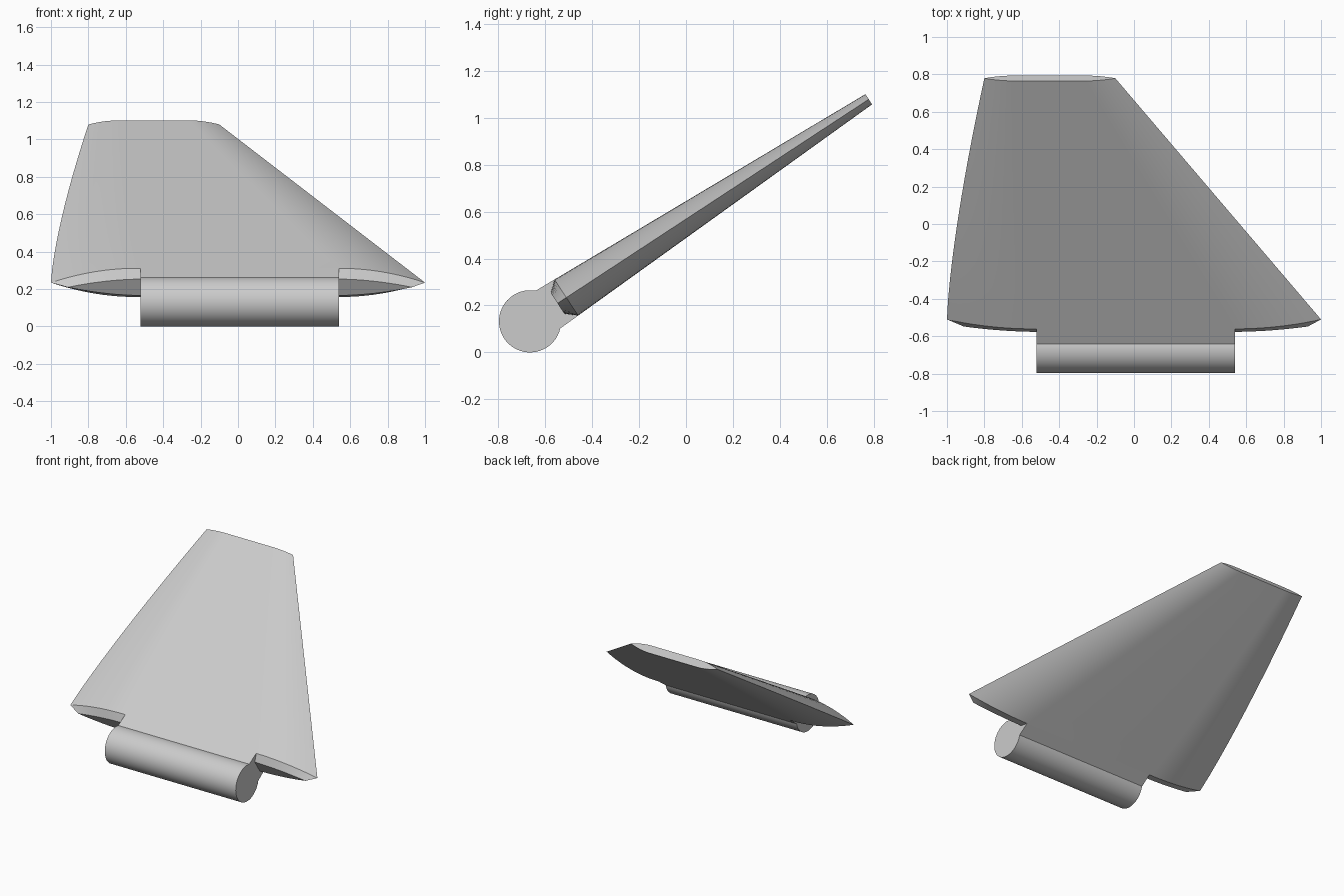
import bpy, bmesh, math

cube = bpy.data.objects.get("Cube")
if cube:
    bpy.data.objects.remove(cube, do_unlink=True)

GREY = (0.6, 0.6, 0.6, 1)
mat = bpy.data.materials.new("plain_grey")
mat.use_nodes = True
mat.diffuse_color = GREY
mat.node_tree.nodes["Principled BSDF"].inputs["Base Color"].default_value = GREY

TILT = math.radians(33.25)
PIVOT_Y, PIVOT_Z, RADIUS = -0.665, 0.1325, 0.1325
ROOT, TIP = 0.185, 1.727        # distances from the hinge along the fin
ROOT_H, TIP_H = 0.092, 0.026    # half thicknesses
FLAT = 0.54                     # flat share of the chord


def place(x, u, v):
    """Chordwise x, distance u along the fin, v across its thickness."""
    c, s = math.cos(TILT), math.sin(TILT)
    return (x, PIVOT_Y + u * c - v * s, PIVOT_Z + u * s + v * c)


def loft(name, rings):
    """Skin a list of closed rings and cap both ends."""
    bm = bmesh.new()
    loops = [[bm.verts.new(place(*p)) for p in ring] for ring in rings]
    n = len(loops[0])
    for a, b in zip(loops, loops[1:]):
        for i in range(n):
            j = (i + 1) % n
            bm.faces.new((a[i], a[j], b[j], b[i]))
    bm.faces.new(loops[0])
    bm.faces.new(loops[-1])
    bmesh.ops.recalc_face_normals(bm, faces=bm.faces[:])
    mesh = bpy.data.meshes.new(name)
    bm.to_mesh(mesh)
    bm.free()
    mesh.materials.append(mat)
    obj = bpy.data.objects.new(name, mesh)
    bpy.context.collection.objects.link(obj)
    bpy.ops.object.select_all(action='DESELECT')
    obj.select_set(True)
    bpy.context.view_layer.objects.active = obj
    bpy.ops.object.shade_smooth_by_angle(angle=math.radians(28))
    return obj


def lens(x0, x1, u, h, steps=10):
    """Thin section: flat in the middle, curving to sharp ends."""
    curve = [FLAT + (1 - FLAT) * i / steps for i in range(steps + 1)]
    ts = [-t for t in reversed(curve)] + curve
    height = [h * (1 - (max(abs(t) - FLAT, 0) / (1 - FLAT)) ** 2) for t in ts]
    xs = [(x0 + x1) / 2 + t * (x1 - x0) / 2 for t in ts]
    top = [(x, u, v) for x, v in zip(xs, height)]
    bottom = [(x, u, -v) for x, v in zip(xs, height)][1:-1]
    return top + bottom[::-1]


# Fin blade: chamfered root, bowed trailing edge, straight swept leading edge
sections = [lens(-0.91, 0.93, 0.14, 0.053)]
STATIONS = 12
for k in range(STATIONS + 1):
    s = k / STATIONS
    sections.append(lens(-1 + 0.2 * s ** 1.4, 1 - 1.1 * s,
                         ROOT + (TIP - ROOT) * s, ROOT_H + (TIP_H - ROOT_H) * s))
loft("fin_blade", sections)

# Neck joining the blade to the hinge, continuing the blade's taper
LEFT, RIGHT = -0.52, 0.54
loft("hinge_neck", [[(x, 0.0, 0.1), (x, ROOT, ROOT_H), (x, ROOT, -ROOT_H), (x, 0.0, -0.1)]
                    for x in (LEFT, RIGHT)])

# Hinge barrel
SIDES = 48
angles = [math.tau * i / SIDES for i in range(SIDES)]
loft("hinge_barrel", [[(x, RADIUS * math.cos(a), RADIUS * math.sin(a)) for a in angles]
                      for x in (LEFT, RIGHT)])
